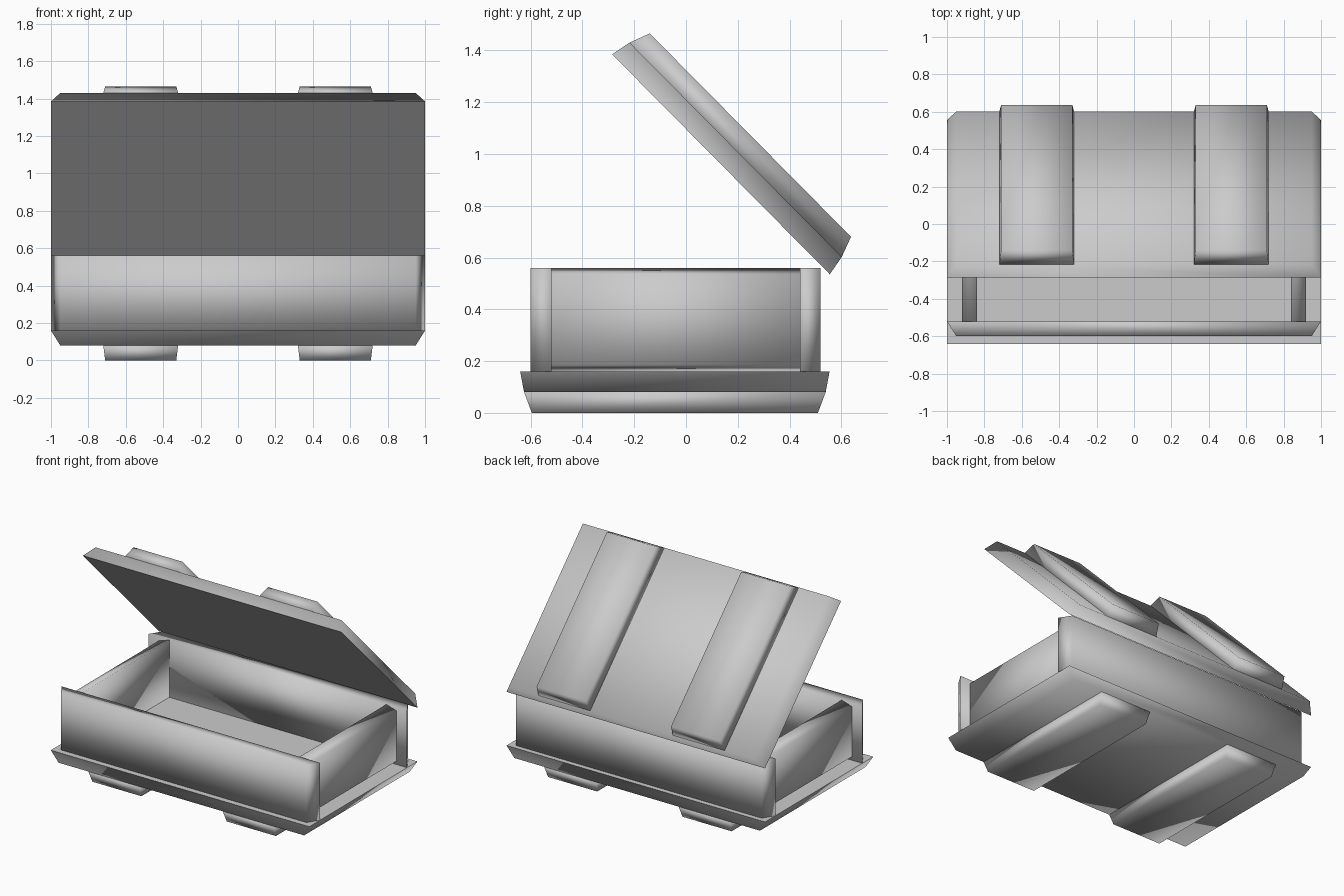
import bpy, bmesh
from math import radians
from mathutils import Matrix, Vector

if "Cube" in bpy.data.objects:
    bpy.data.objects.remove(bpy.data.objects["Cube"])


def plank(name, near, far, depth, matrix, flat_inner=False):
    """Tapered board: rectangle near=(w, h) at z=0 shrinking to far=(w, h) at z=depth."""
    bm = bmesh.new()
    bmesh.ops.create_cube(bm, size=1)
    for v in bm.verts:
        w, h = near if v.co.z < 0 else far
        v.co = Vector((v.co.x * w, v.co.y * h, 0 if v.co.z < 0 else depth))
    for f in bm.faces:
        f.smooth = not (flat_inner and f.normal.z < -0.5)
    bm.transform(matrix)
    if matrix.determinant() < 0:
        bmesh.ops.reverse_faces(bm, faces=bm.faces[:])
    me = bpy.data.meshes.new(name)
    bm.to_mesh(me)
    bm.free()
    ob = bpy.data.objects.new(name, me)
    bpy.context.collection.objects.link(ob)
    return ob


def panel(name, matrix):
    """Bevelled plate with two battens on its outer side."""
    plank(name + "_plate", (2.0, 1.195), (1.9, 1.165), 0.08, matrix, True)
    for side, x in (("left", -0.52), ("right", 0.52)):
        plank(f"{name}_{side}_batten", (0.40, 1.165), (0.38, 1.105), 0.08,
              matrix @ Matrix.Translation((x, 0, 0.08)))


def T(x, y, z):
    return Matrix.Translation((x, y, z))


MID = -0.04    # middle of the box in y

# Base (outer side down) and open lid (tilted back 45 degrees)
panel("base", T(0, MID - 0.003, 0.16) @ Matrix.Scale(-1, 4, (0, 0, 1)))
panel("lid", T(0, 0.135, 0.96) @ Matrix.Rotation(radians(-45.3), 4, 'X'))

# Front and back walls, tapering outwards at the ends
tip_up = Matrix.Rotation(radians(90), 4, 'X')    # depth axis points to -y
for name, turn in (("front_wall", 0), ("back_wall", 180)):
    spin = Matrix.Rotation(radians(turn), 4, 'Z')
    plank(name, (2.0, 0.40), (1.9, 0.40), 0.08,
          T(0, MID, 0.36) @ spin @ T(0, -0.48, 0) @ tip_up)

# Side walls, with the top edge sloping outwards
for name, turn in (("right_wall", 90), ("left_wall", -90)):
    spin = Matrix.Rotation(radians(turn), 4, 'Z')
    plank(name, (0.96, 0.40), (0.96, 0.35), 0.08,
          T(0, MID, 0.36) @ spin @ T(0, -0.84, 0) @ tip_up)
